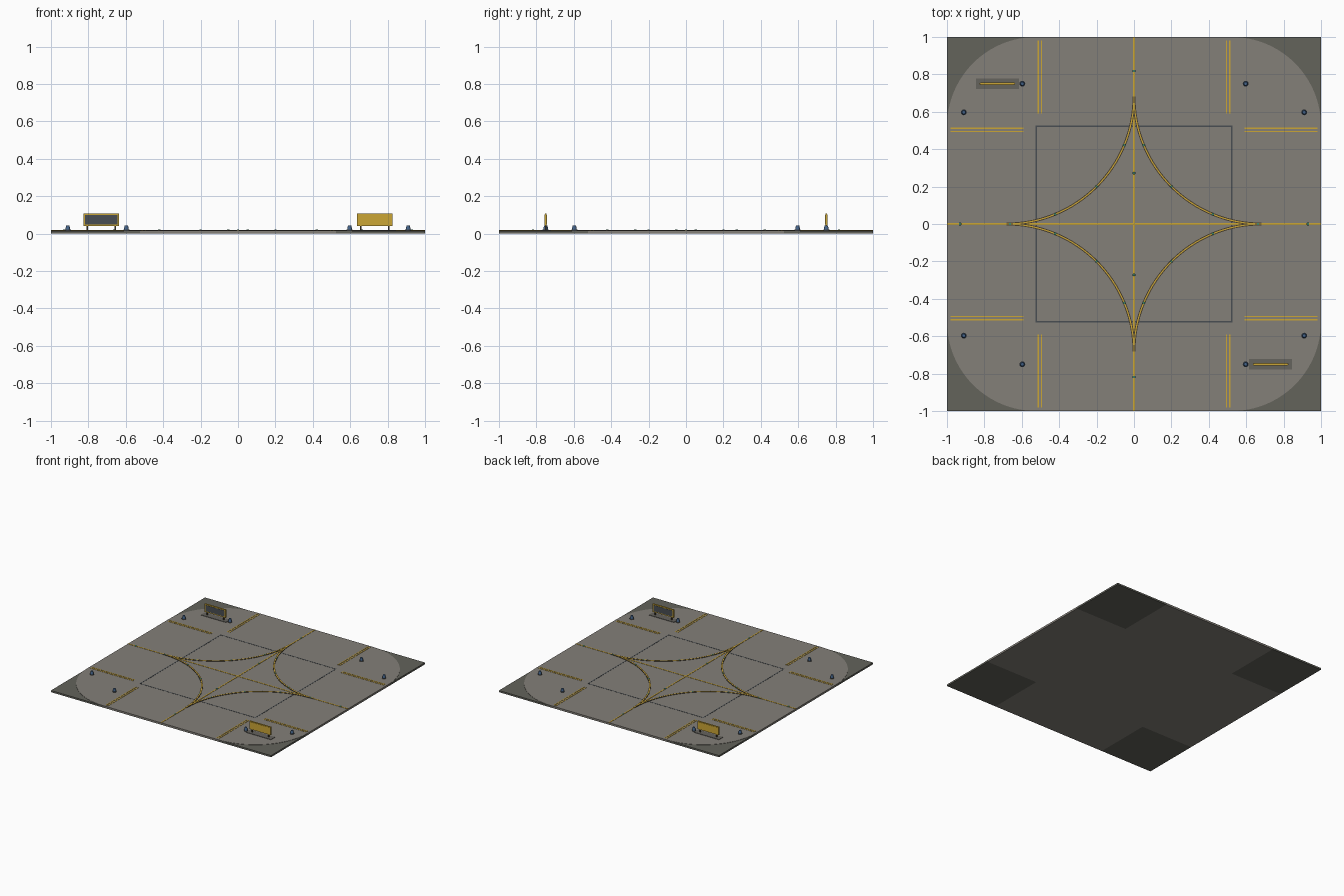
import bpy, bmesh, math

if "Cube" in bpy.data.objects:
    bpy.data.objects.remove(bpy.data.objects["Cube"])

SIGNS = [(1, 1), (-1, 1), (-1, -1), (1, -1)]
C = 0.523      # half size of the central square
TOP = 0.016    # pavement height


def material(name, r, g, b):
    m = bpy.data.materials.new(name)
    m.diffuse_color = (r, g, b, 1)
    m.use_nodes = True
    m.node_tree.nodes["Principled BSDF"].inputs["Base Color"].default_value = m.diffuse_color
    return m


PAVE = material("pavement", 0.23, 0.215, 0.19)
GRASS = material("verge", 0.125, 0.125, 0.105)
YELLOW = material("yellow_paint", 0.60, 0.38, 0.035)
BLACK = material("dark_border", 0.06, 0.045, 0.025)
JOINT = material("joint_grey", 0.065, 0.075, 0.085)
GREEN = material("green_lens", 0.06, 0.28, 0.16)
BLUE = material("blue_lens", 0.06, 0.13, 0.26)
CONC = material("footing", 0.13, 0.125, 0.11)


def solid(name, prisms, mat):
    """One object from prisms (bottom outline, z0, z1, top outline or None)."""
    bm = bmesh.new()
    for pts, z0, z1, *rest in prisms:
        tops = rest[0] if rest else pts
        lo = [bm.verts.new((x, y, z0)) for x, y in pts]
        hi = [bm.verts.new((x, y, z1)) for x, y in tops]
        bm.faces.new(lo[::-1])
        bm.faces.new(hi)
        n = len(pts)
        for i in range(n):
            j = (i + 1) % n
            bm.faces.new((lo[i], lo[j], hi[j], hi[i]))
    bmesh.ops.recalc_face_normals(bm, faces=bm.faces)
    me = bpy.data.meshes.new(name)
    bm.to_mesh(me)
    bm.free()
    me.materials.append(mat)
    ob = bpy.data.objects.new(name, me)
    bpy.context.collection.objects.link(ob)
    return ob


def rect(cx, cy, w, d):
    return [(cx + sx * w / 2, cy + sy * d / 2) for sx, sy in SIGNS]


def circle(cx, cy, r, n=12):
    return [(cx + r * math.cos(2 * math.pi * i / n),
             cy + r * math.sin(2 * math.pi * i / n)) for i in range(n)]


def arc(cx, cy, r, a0, a1, n):
    return [(cx + r * math.cos(math.radians(a0 + (a1 - a0) * i / n)),
             cy + r * math.sin(math.radians(a0 + (a1 - a0) * i / n))) for i in range(n + 1)]


def mirrored(pts):
    return [[(x * sx, y * sy) for x, y in pts] for sx, sy in SIGNS]


# Paved cross, verge corners and rounded corner fillets
cross = [(C, C), (C, 1), (-C, 1), (-C, C), (-1, C), (-1, -C),
         (-C, -C), (-C, -1), (C, -1), (C, -C), (1, -C), (1, C)]
solid("paved_cross", [(cross, 0, TOP)], PAVE)
m = (1 + C) / 2
solid("verge_corners", [(p, 0, TOP - 0.002) for p in mirrored(rect(m, m, 1 - C, 1 - C))], GRASS)
fan = [(C, C)] + arc(C, C, 1 - C, 0, 90, 24)
solid("rounded_shoulders", [(p, TOP - 0.002, TOP) for p in mirrored(fan)], PAVE)

# Joint outline around the centre
joints = []
for s in (1, -1):
    joints += [(rect(0, s * C, 2 * C + 0.008, 0.008), TOP, TOP + 0.001),
               (rect(s * C, 0, 0.008, 2 * C - 0.008), TOP, TOP + 0.001)]
solid("centre_joint", joints, JOINT)

# Straight centre lines
solid("centre_lines", [(rect(0, 0, 0.009, 2), TOP, TOP + 0.002),
                       (rect(0.50225, 0, 0.9955, 0.009), TOP, TOP + 0.002),
                       (rect(-0.50225, 0, 0.9955, 0.009), TOP, TOP + 0.002)], YELLOW)

# Curved turn lines with dark borders
R = 0.683


def band(w):
    return arc(R, R, R - w / 2, 180, 270, 32) + arc(R, R, R + w / 2, 270, 180, 32)


solid("turn_line_borders", [(p, TOP, TOP + 0.0026) for p in mirrored(band(0.015))], BLACK)
solid("turn_lines", [(p, TOP, TOP + 0.0034) for p in mirrored(band(0.006))], YELLOW)

# Double edge lines on each arm
edges = []
for sx, sy in SIGNS:
    for o in (0.495, 0.512):
        edges += [(rect(sx * o, sy * 0.787, 0.007, 0.39), TOP, TOP + 0.002),
                  (rect(sx * 0.787, sy * o, 0.39, 0.007), TOP, TOP + 0.002)]
solid("double_edge_lines", edges, YELLOW)

# Flush green lights along the lines
spots = [(0, s * v) for s in (1, -1) for v in (0.272, 0.818)] + [(0.93, 0), (-0.93, 0)]
for sx, sy in SIGNS:
    spots += [(sx * x, sy * y) for x, y in arc(R, R, R, 180, 270, 4)[1:-1]]
spots += [(R - 0.02, 0), (0.02 - R, 0)]
solid("green_centre_lights", [(circle(x, y, 0.008, 8), TOP, TOP + 0.0045, circle(x, y, 0.006, 8))
                              for x, y in spots], GREEN)

# Raised blue edge lights
posts = [(sx * x, sy * y) for sx, sy in SIGNS for x, y in ((0.597, 0.75), (0.91, 0.597))]
solid("edge_light_bases", [(circle(x, y, 0.016), TOP, TOP + 0.006) for x, y in posts], JOINT)
solid("edge_light_lenses", [(circle(x, y, 0.013), TOP + 0.006, 0.044, circle(x, y, 0.009))
                            for x, y in posts], BLUE)

# Two guidance signs: yellow outward, framed dark panel inward
for label, s in (("front", 1), ("back", -1)):
    cx, cy = s * 0.73, s * -0.75
    solid(label + "_sign_footing", [(rect(cx, cy, 0.228, 0.054), TOP, TOP + 0.003)], CONC)
    solid(label + "_sign_legs", [(rect(cx + d, cy, 0.008, 0.008), TOP, 0.043)
                                 for d in (-0.075, 0.075)], BLACK)
    solid(label + "_sign_board", [(rect(cx, cy, 0.19, 0.01), 0.041, 0.107)], YELLOW)
    solid(label + "_sign_dark_panel", [(rect(cx, cy + s * 0.0055, 0.174, 0.003), 0.049, 0.099)], JOINT)
    solid(label + "_sign_face", [(rect(cx, cy - s * 0.0055, 0.18, 0.003), 0.046, 0.102)], YELLOW)
